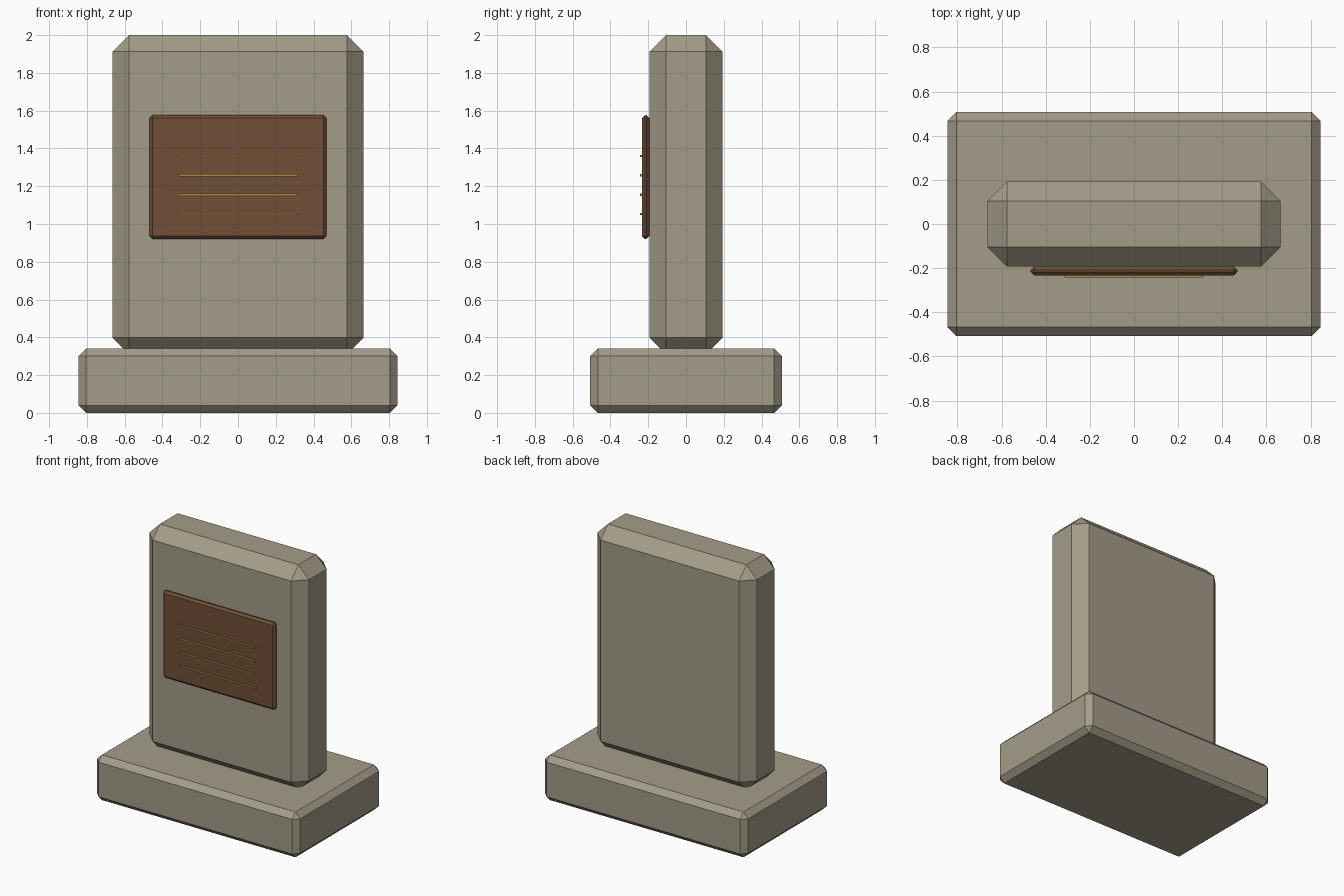
import bpy
import bmesh

if "Cube" in bpy.data.objects:
    bpy.data.objects.remove(bpy.data.objects["Cube"])


def material(name, color):
    m = bpy.data.materials.new(name)
    m.diffuse_color = (*color, 1)
    m.use_nodes = True
    m.node_tree.nodes["Principled BSDF"].inputs["Base Color"].default_value = m.diffuse_color
    return m


stone = material("stone", (0.37, 0.335, 0.25))
bronze = material("bronze", (0.165, 0.078, 0.04))
gold = material("gold", (0.42, 0.26, 0.06))


def block(name, lo, hi, mat, chamfer=0):
    """Box between two corners with single-segment chamfered edges."""
    bm = bmesh.new()
    bmesh.ops.create_cube(bm, size=1)
    size = [b - a for a, b in zip(lo, hi)]
    bmesh.ops.scale(bm, vec=size, verts=bm.verts)
    if chamfer:
        bmesh.ops.bevel(bm, geom=bm.edges[:], offset=chamfer,
                        offset_type='OFFSET', segments=1, affect='EDGES')
    mesh = bpy.data.meshes.new(name)
    bm.to_mesh(mesh)
    bm.free()
    mesh.materials.append(mat)
    obj = bpy.data.objects.new(name, mesh)
    obj.location = [(a + b) / 2 for a, b in zip(lo, hi)]
    bpy.context.collection.objects.link(obj)
    return obj


def chamfer_width(inset):
    # a 90 degree chamfer with offset equal to the inset along each face
    return inset


# Stone base and upright slab, the slab sunk slightly into the base
block("base", (-0.845, -0.507, 0), (0.845, 0.507, 0.34), stone, 0.04)
block("slab", (-0.664, -0.193, 0.31), (0.664, 0.193, 2.0), stone, 0.088)

# Plaque on the front face
block("plaque", (-0.468, -0.234, 0.921), (0.468, -0.193, 1.576), bronze, 0.016)

# Raised inscription lines
for i in range(4):
    z = 1.36 - i * 0.1023
    block(f"inscription_line_{i + 1}", (-0.315, -0.243, z - 0.006),
          (0.315, -0.23, z + 0.006), gold)
